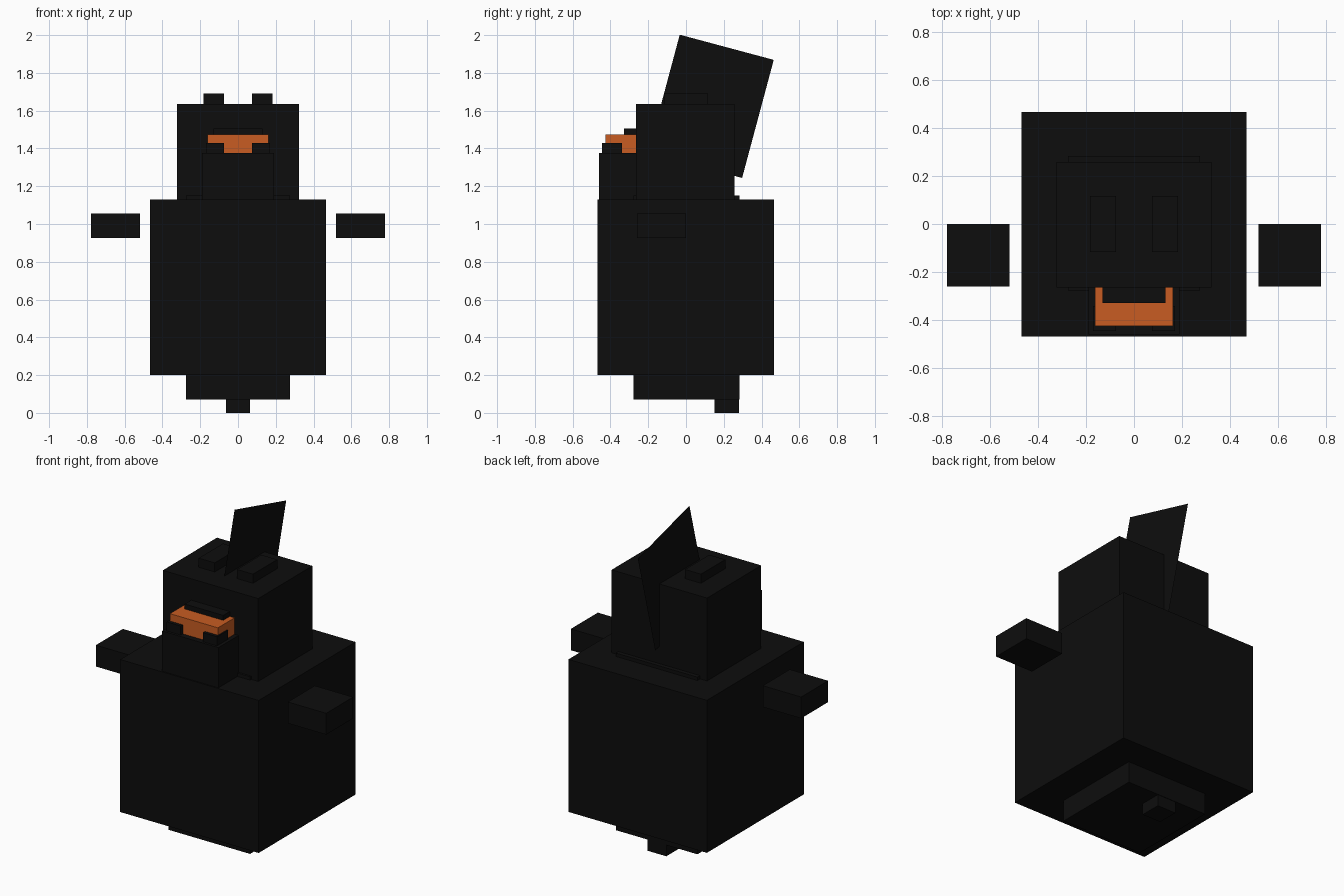
import bpy
import bmesh
from math import radians
from mathutils import Matrix, Vector

cube = bpy.data.objects.get("Cube")
if cube:
    bpy.data.objects.remove(cube, do_unlink=True)


def make_material(name, rgb):
    mat = bpy.data.materials.new(name)
    mat.use_nodes = True
    mat.diffuse_color = (*rgb, 1)
    mat.node_tree.nodes["Principled BSDF"].inputs["Base Color"].default_value = (*rgb, 1)
    return mat


BLACK = make_material("soft black", (0.004, 0.004, 0.004))
ORANGE = make_material("beak orange", (0.58, 0.108, 0.016))


def add_object(name, bm, mat):
    mesh = bpy.data.meshes.new(name)
    bm.to_mesh(mesh)
    bm.free()
    mesh.materials.append(mat)
    obj = bpy.data.objects.new(name, mesh)
    bpy.context.collection.objects.link(obj)
    return obj


def box(name, xs, ys, zs, mat=BLACK):
    """Box spanning the given (low, high) range on each axis."""
    low, high = (Vector(c) for c in zip(xs, ys, zs))
    bm = bmesh.new()
    matrix = Matrix.Translation((low + high) / 2) @ Matrix.Diagonal((*(high - low), 1))
    bmesh.ops.create_cube(bm, size=1, matrix=matrix)
    return add_object(name, bm, mat)


def box_pair(name, xs, ys, zs):
    """Matching boxes on the left (+x) and right (-x)."""
    box("left_" + name, xs, ys, zs)
    box("right_" + name, (-xs[1], -xs[0]), ys, zs)


# Body: inner core shows as hips below and a collar above
box("body", (-0.467, 0.467), (-0.468, 0.466), (0.2, 1.13))
box("inner_core", (-0.275, 0.275), (-0.277, 0.283), (0.07, 1.15))
box("foot", (-0.063, 0.063), (0.15, 0.28), (0, 0.07))
box_pair("wing", (0.518, 0.777), (-0.26, 0), (0.925, 1.055))

# Head
box("head", (-0.322, 0.322), (-0.265, 0.257), (1.13, 1.635))
box_pair("ear", (0.075, 0.183), (-0.117, 0.117), (1.63, 1.69))

# Face: orange beak between dark chin, cheek nubs and brow
box("beak", (-0.162, 0.162), (-0.425, -0.265), (1.375, 1.475), ORANGE)
box("chin", (-0.19, 0.19), (-0.46, -0.265), (1.13, 1.375))
box_pair("cheek_nub", (0.075, 0.17), (-0.445, -0.34), (1.375, 1.43))
box("brow", (-0.13, 0.13), (-0.328, -0.265), (1.47, 1.505))

# Crest: a flat upright sheet leaning back
bm = bmesh.new()
bmesh.ops.create_grid(
    bm, x_segments=1, y_segments=1, size=0.5,
    matrix=Matrix.Translation((0, 0.132, 1.623))
    @ Matrix.Rotation(radians(-15), 4, "X")
    @ Matrix.Rotation(radians(90), 4, "Y")
    @ Matrix.Diagonal((0.647, 0.515, 1, 1)))
add_object("crest", bm, BLACK)
